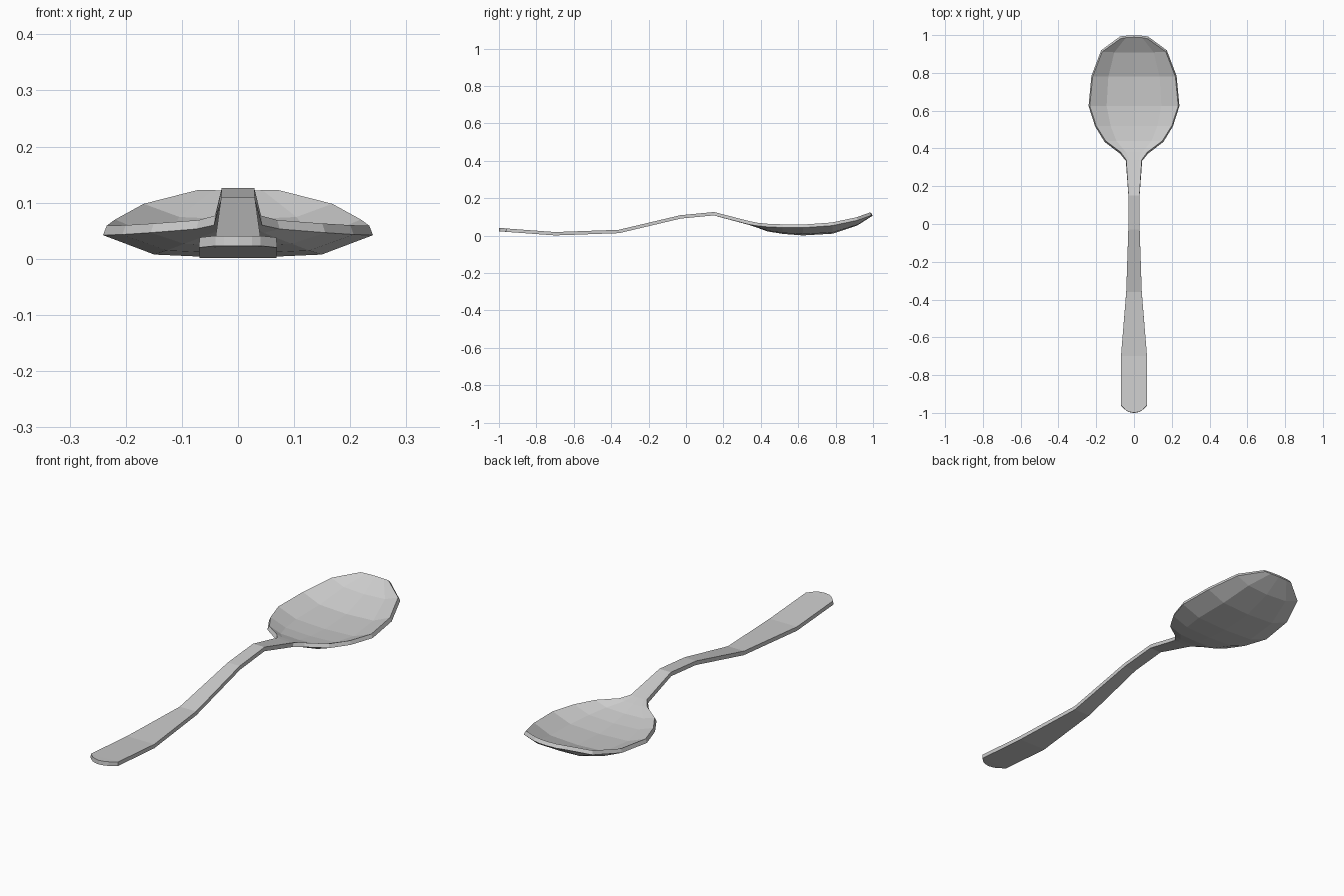
import bpy

# Stations along the spoon: y, half width, edge height, centre height, y bow of the centre
stations = [
    (-0.987, 0.040, 0.041, 0.041, -0.012),
    (-0.960, 0.069, 0.038, 0.038, 0),
    (-0.700, 0.069, 0.019, 0.019, 0),
    (-0.360, 0.041, 0.031, 0.031, 0),
    (-0.030, 0.030, 0.109, 0.109, 0),
    (0.150, 0.029, 0.126, 0.126, 0),
    (0.340, 0.041, 0.077, 0.075, 0),
    (0.380, 0.070, 0.069, 0.062, 0),
    (0.440, 0.150, 0.063, 0.040, 0),
    (0.520, 0.200, 0.060, 0.027, 0),
    (0.625, 0.234, 0.059, 0.019, 0),
    (0.780, 0.219, 0.070, 0.028, 0),
    (0.912, 0.168, 0.098, 0.070, -0.005),
    (0.982, 0.070, 0.123, 0.122, 0.007),
]

# Cross-section: fraction of half width, and how far it sinks from edge to centre
section = [(-1, 0), (-0.62, 0.84), (0, 1), (0.62, 0.84), (1, 0)]

verts, faces = [], []
for y, w, edge, mid, bow in stations:
    for u, sink in section:
        verts.append((u * w, y + bow * (1 - u * u), edge + (mid - edge) * sink))
n = len(section)
for r in range(len(stations) - 1):
    for c in range(n - 1):
        a = r * n + c
        faces.append((a, a + 1, a + n + 1, a + n))

# Handle and bowl as one sheet
mesh = bpy.data.meshes.new("spoon")
mesh.from_pydata(verts, [], faces)
mesh.update()
spoon = bpy.data.objects.new("spoon", mesh)
bpy.context.collection.objects.link(spoon)

# Metal thickness, grown downwards
solid = spoon.modifiers.new("thickness", 'SOLIDIFY')
solid.thickness = 0.018
solid.offset = -1
solid.use_even_offset = True
